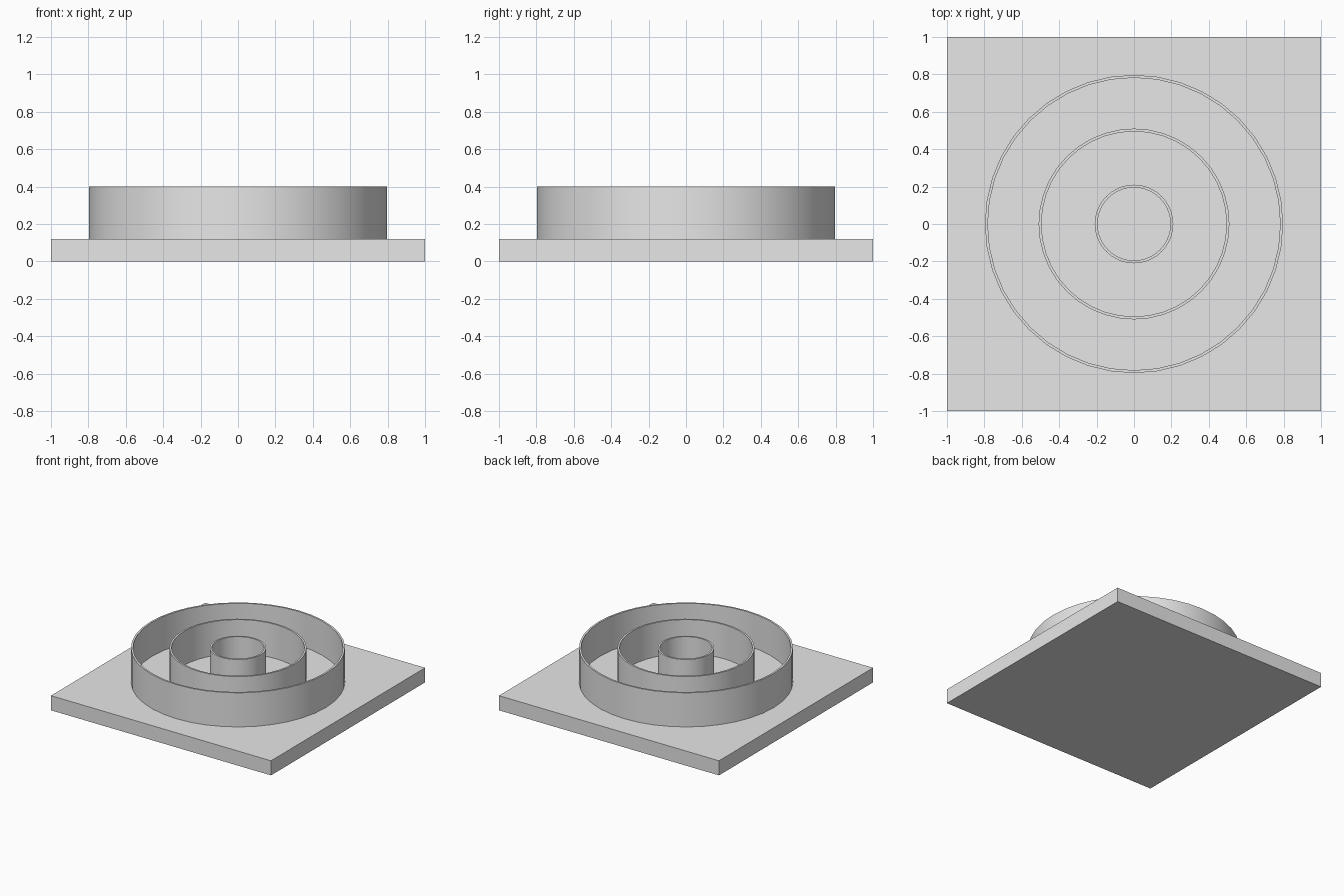
import bpy
import bmesh
import math

cube = bpy.data.objects.get("Cube")
if cube:
    bpy.data.objects.remove(cube, do_unlink=True)

grey = bpy.data.materials.new("light_grey")
grey.use_nodes = True
grey.diffuse_color = (0.8, 0.8, 0.8, 1)
grey.node_tree.nodes["Principled BSDF"].inputs["Base Color"].default_value = grey.diffuse_color

BASE_TOP, RING_TOP, WALL, SIDES = 0.12, 0.4, 0.015, 40


def add_object(name, bm):
    bmesh.ops.recalc_face_normals(bm, faces=bm.faces)
    mesh = bpy.data.meshes.new(name)
    bm.to_mesh(mesh)
    bm.free()
    mesh.materials.append(grey)
    obj = bpy.data.objects.new(name, mesh)
    bpy.context.collection.objects.link(obj)
    return obj


def add_ring(name, radius):
    """Thin upright wall: a rectangular section turned around z."""
    bm = bmesh.new()
    section = [(radius, BASE_TOP), (radius, RING_TOP),
               (radius - WALL, RING_TOP), (radius - WALL, BASE_TOP)]
    loops = []
    for i in range(SIDES):
        a = math.tau * i / SIDES
        loops.append([bm.verts.new((r * math.cos(a), r * math.sin(a), z)) for r, z in section])
    for i, here in enumerate(loops):
        after = loops[(i + 1) % SIDES]
        for j in range(4):
            k = (j + 1) % 4
            bm.faces.new((here[j], after[j], after[k], here[k]))
    obj = add_object(name, bm)
    bpy.ops.object.select_all(action="DESELECT")
    obj.select_set(True)
    bpy.context.view_layer.objects.active = obj
    bpy.ops.object.shade_smooth_by_angle(angle=math.radians(30))


# Square base slab
bm = bmesh.new()
bmesh.ops.create_cube(bm, size=1)
bmesh.ops.scale(bm, vec=(2, 2, BASE_TOP), verts=bm.verts)
bmesh.ops.translate(bm, vec=(0, 0, BASE_TOP / 2), verts=bm.verts)
add_object("base_slab", bm)

# Three concentric walls
for name, radius in (("outer_ring", 0.797), ("middle_ring", 0.51), ("inner_ring", 0.21)):
    add_ring(name, radius)
